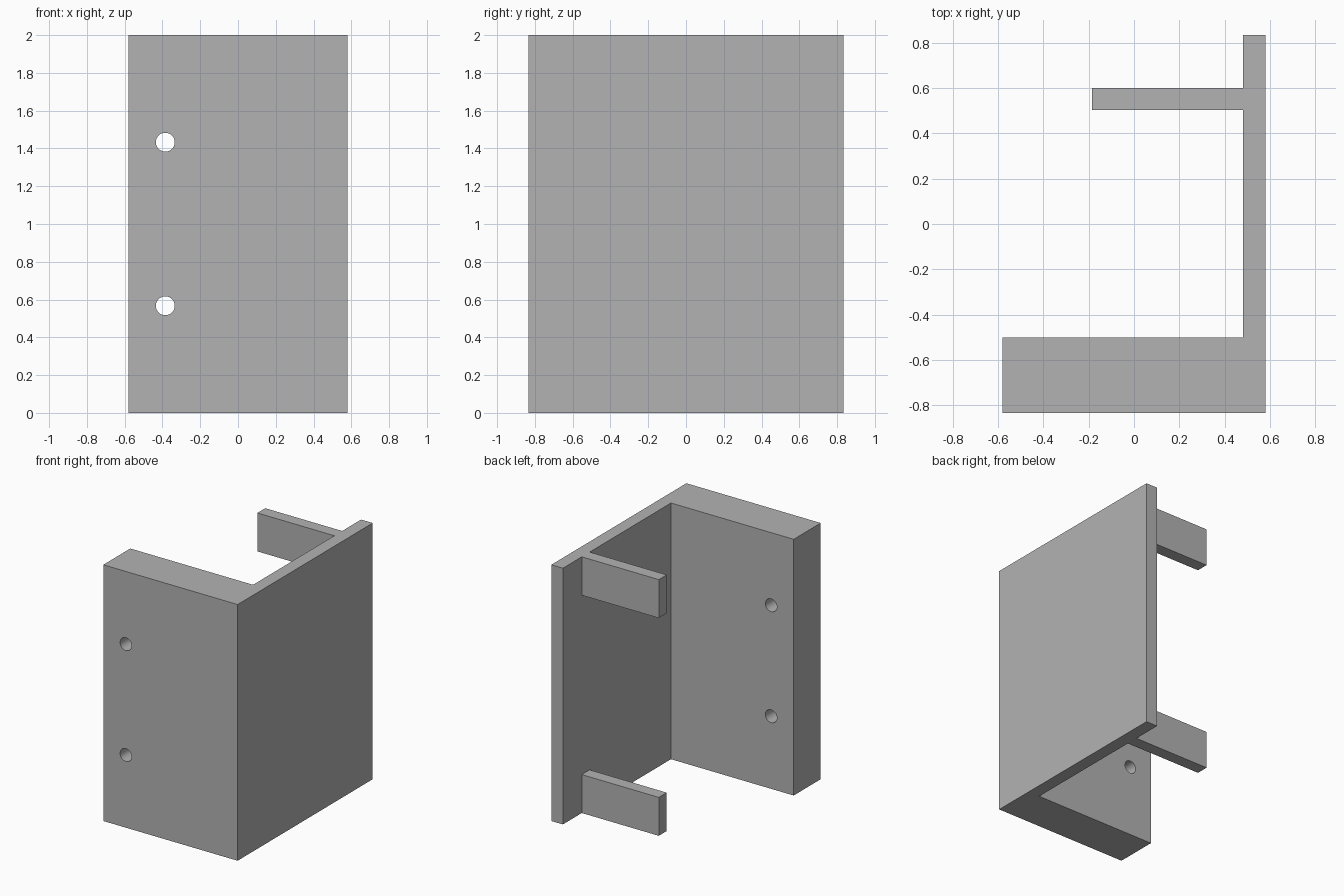
import bpy
import bmesh
from mathutils import Matrix, Vector

cube = bpy.data.objects.get("Cube")
if cube:
    bpy.data.objects.remove(cube, do_unlink=True)

grey = bpy.data.materials.new("plain_grey")
grey.use_nodes = True
colour = (0.45, 0.45, 0.45, 1)
grey.diffuse_color = colour
grey.node_tree.nodes["Principled BSDF"].inputs["Base Color"].default_value = colour

HEIGHT = 2.0
TAB_HEIGHT = 0.3


def finish(name, bm):
    bmesh.ops.recalc_face_normals(bm, faces=bm.faces)
    mesh = bpy.data.meshes.new(name)
    bm.to_mesh(mesh)
    bm.free()
    mesh.materials.append(grey)
    obj = bpy.data.objects.new(name, mesh)
    bpy.context.collection.objects.link(obj)
    return obj


def extrude_profile(name, outline, z0, z1):
    bm = bmesh.new()
    face = bm.faces.new([bm.verts.new((x, y, z0)) for x, y in outline])
    result = bmesh.ops.extrude_face_region(bm, geom=[face])
    top = [v for v in result["geom"] if isinstance(v, bmesh.types.BMVert)]
    bmesh.ops.translate(bm, verts=top, vec=(0, 0, z1 - z0))
    return finish(name, bm)


# L-shaped body: thick front block and thin side wall
body = extrude_profile("angle_bracket", [
    (-0.58, -0.833), (0.58, -0.833), (0.58, 0.833),
    (0.48, 0.833), (0.48, -0.5), (-0.58, -0.5)], 0, HEIGHT)

# Two bolt holes through the front block
bm = bmesh.new()
for z in (0.567, 1.433):
    place = Matrix.Translation(Vector((-0.385, -0.667, z))) @ Matrix.Rotation(1.5707963, 4, "X")
    bmesh.ops.create_cone(bm, cap_ends=True, segments=48, radius1=0.05,
                          radius2=0.05, depth=0.6, matrix=place)
cutter = finish("hole_cutter", bm)
cutter.hide_render = True
cutter.hide_set(True)
cutter.display_type = "WIRE"

holes = body.modifiers.new("bolt_holes", "BOOLEAN")
holes.operation = "DIFFERENCE"
holes.solver = "EXACT"
holes.object = cutter

# Apply the cut so the helper can be dropped
bpy.context.view_layer.objects.active = body
body.select_set(True)
bpy.ops.object.modifier_apply(modifier=holes.name)
bpy.data.objects.remove(cutter, do_unlink=True)
bpy.ops.object.shade_smooth_by_angle()

# Tabs projecting from the side wall, flush with its top and bottom
tab_outline = [(-0.185, 0.503), (0.48, 0.503), (0.48, 0.6), (-0.185, 0.6)]
for name, z in (("lower_tab", 0), ("upper_tab", HEIGHT - TAB_HEIGHT)):
    extrude_profile(name, tab_outline, z, z + TAB_HEIGHT)
